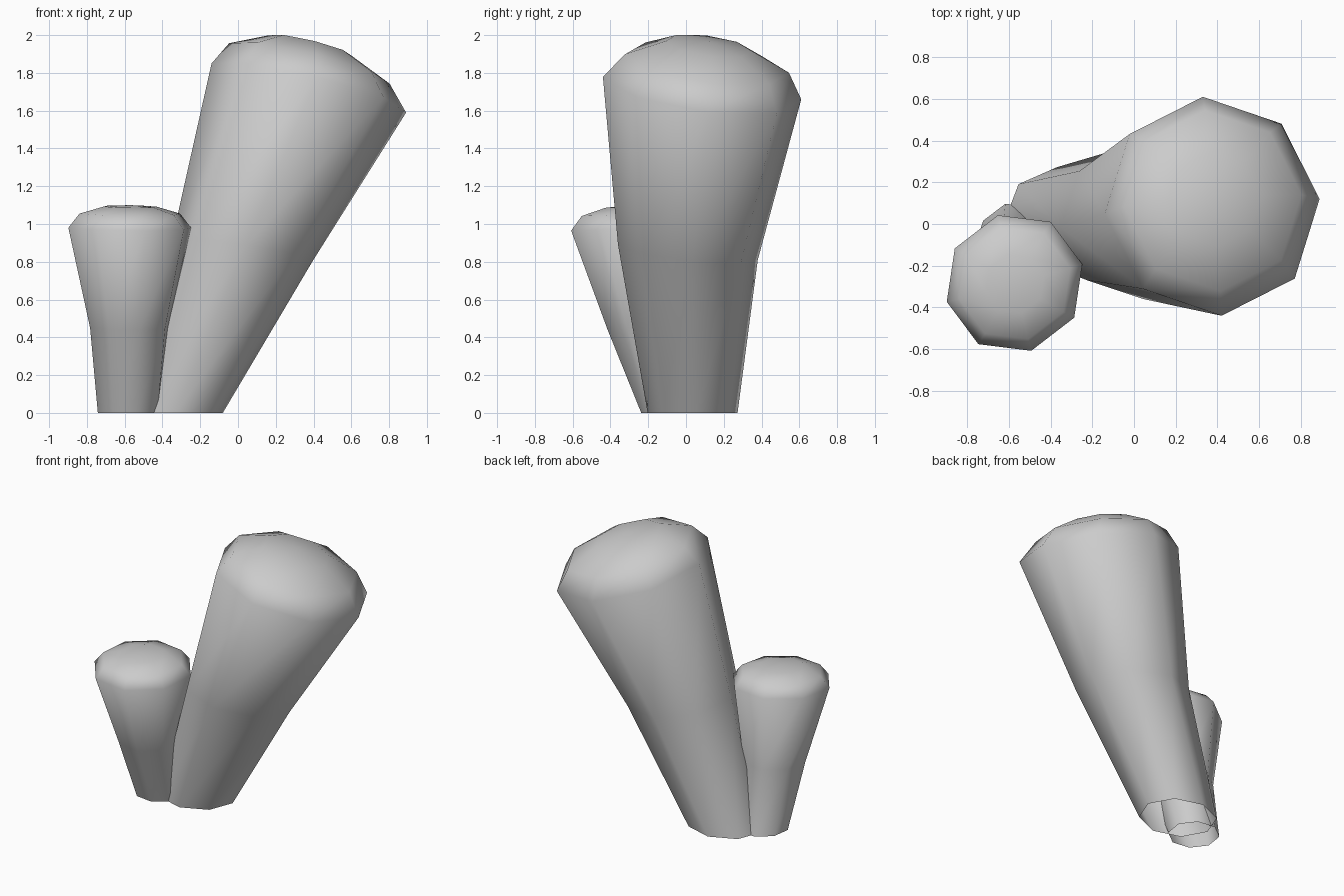
import bpy, bmesh, math
from mathutils import Vector

if "Cube" in bpy.data.objects:
    bpy.data.objects.remove(bpy.data.objects["Cube"])

SIDES = 8


def column(name, rings, apex):
    """Loft octagonal rings (centre, axis a, axis b), open below, domed above."""
    bm = bmesh.new()
    loops = []
    for c, a, b in rings:
        c, a, b = Vector(c), Vector(a), Vector(b)
        loops.append([bm.verts.new(c + a * math.cos(t) + b * math.sin(t))
                      for t in (2 * math.pi * i / SIDES for i in range(SIDES))])
    for lo, hi in zip(loops, loops[1:]):
        for i in range(SIDES):
            j = (i + 1) % SIDES
            bm.faces.new((lo[i], lo[j], hi[j], hi[i]))
    tip = bm.verts.new(apex)
    for i in range(SIDES):
        bm.faces.new((loops[-1][i], loops[-1][(i + 1) % SIDES], tip))
    for f in bm.faces:
        f.smooth = True
    mesh = bpy.data.meshes.new(name)
    bm.to_mesh(mesh)
    bm.free()
    obj = bpy.data.objects.new(name, mesh)
    bpy.context.collection.objects.link(obj)
    return obj


def dome(rim, steps):
    """Shrunken copies of the rim ring for the rounded cap."""
    _, a, b = rim
    return [(c, Vector(a) * s, Vector(b) * s) for c, s in steps]


# Tall column leaning right
rim = ((0.375, 0.085, 1.72), (0.515, 0.035, -0.13), (-0.045, 0.525, -0.06))
column("tall_column", [
    ((-0.35, 0.035, 0), (0.27, 0.017, 0), (-0.018, 0.238, 0)),
    ((0.02, 0.01, 0.85), (0.373, 0.025, -0.05), (-0.025, 0.37, -0.04)),
    rim,
] + dome(rim, [((0.378, 0.112, 1.85), 0.825), ((0.385, 0.12, 1.943), 0.43)]),
    (0.40, 0.125, 1.965))

# Short column leaning forward
rim = ((-0.573, -0.283, 0.98), (0.325, 0.09, 0.0), (-0.08, 0.325, 0.015))
column("short_column", [
    ((-0.575, -0.07, 0), (0.167, 0.045, 0), (-0.042, 0.167, 0)),
    ((-0.573, -0.20, 0.45), (0.21, 0.058, 0), (-0.053, 0.215, 0.01)),
    rim,
] + dome(rim, [((-0.573, -0.285, 1.055), 0.82), ((-0.572, -0.287, 1.092), 0.43)]),
    (-0.572, -0.288, 1.1))
